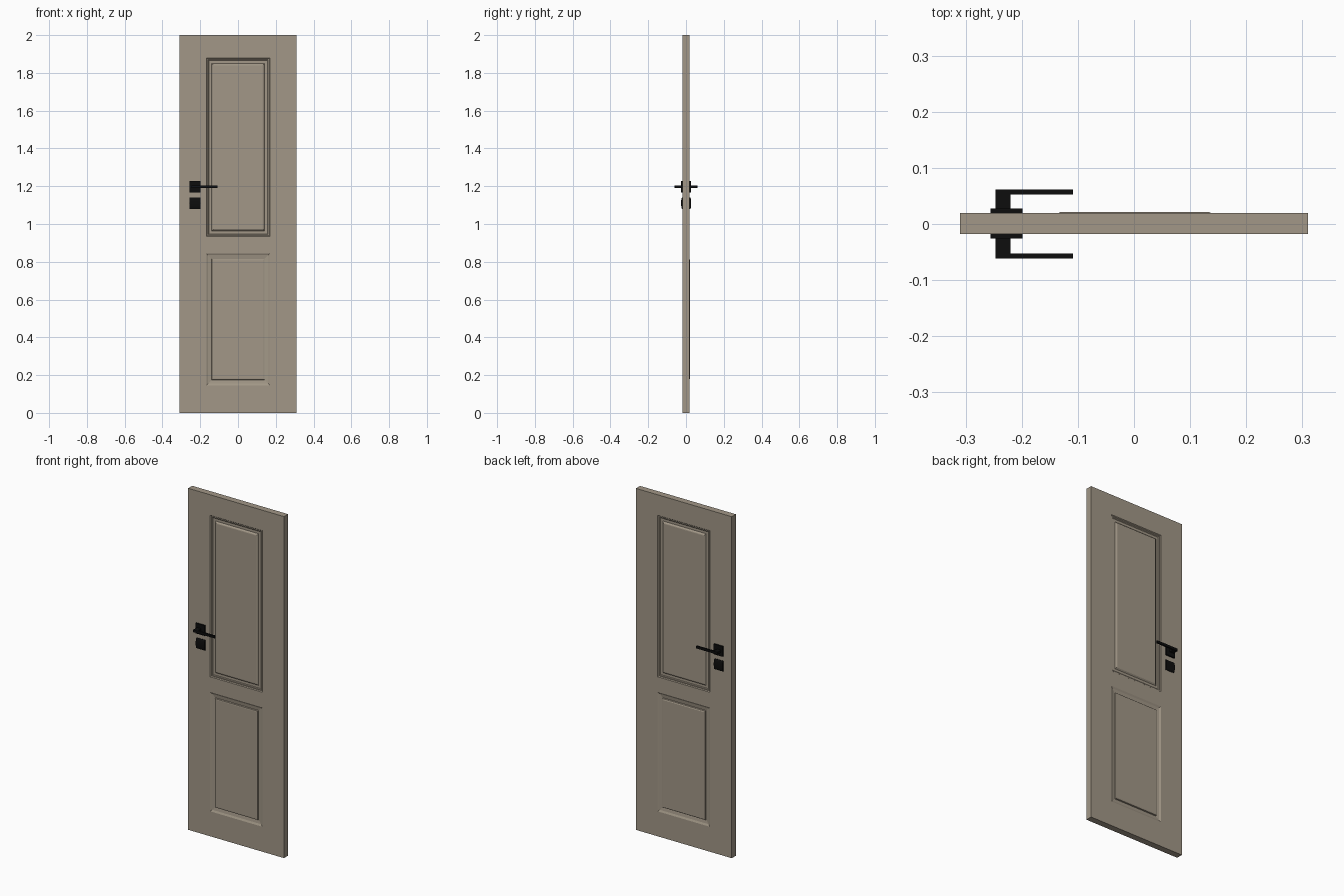
import bpy, bmesh, math

if "Cube" in bpy.data.objects:
    bpy.data.objects.remove(bpy.data.objects["Cube"])

def mat(name, c):
    m = bpy.data.materials.new(name)
    m.diffuse_color = (*c, 1)
    m.use_nodes = True
    m.node_tree.nodes["Principled BSDF"].inputs["Base Color"].default_value = m.diffuse_color
    return m

TAUPE = mat("taupe_paint", (0.36, 0.31, 0.242))
BLACK = mat("matte_black", (0.004, 0.004, 0.004))
YF, YB = -0.018, 0.0197   # front and back faces of the leaf

def finish(bm, name, material):
    bmesh.ops.remove_doubles(bm, verts=bm.verts, dist=1e-5)
    bmesh.ops.recalc_face_normals(bm, faces=bm.faces)
    me = bpy.data.meshes.new(name)
    bm.to_mesh(me)
    bm.free()
    me.materials.append(material)
    ob = bpy.data.objects.new(name, me)
    bpy.context.collection.objects.link(ob)
    return ob

def box(name, x0, x1, y0, y1, z0, z1, material):
    bm = bmesh.new()
    bmesh.ops.create_cube(bm, size=1)
    for v in bm.verts:
        v.co = (x0 + (v.co.x + .5) * (x1 - x0), y0 + (v.co.y + .5) * (y1 - y0),
                z0 + (v.co.z + .5) * (z1 - z0))
    return finish(bm, name, material)

# door leaf with moulded panels on both faces
XS = [-0.31, -0.168, 0.170, 0.31]
ZS = [0, 0.146, 0.845, 0.934, 1.88, 2]
# moulding profiles: (inset from opening, depth below surface)
UPPER = [(0, 0), (.004, .005), (.010, .005), (.014, .008), (.029, .008), (.036, .001), (.040, 0)]
LOWER = [(0, 0), (.010, .005), (.029, .008), (.031, .001), (.037, -.0018)]

bm = bmesh.new()

def quad(*pts):
    bm.faces.new([bm.verts.new(p) for p in pts])

def ring(x0, x1, z0, z1, inset, y):
    return [(x0 + inset, y, z0 + inset), (x1 - inset, y, z0 + inset),
            (x1 - inset, y, z1 - inset), (x0 + inset, y, z1 - inset)]

for y, out in ((YF, -1), (YB, 1)):
    for i in range(3):
        for j in range(5):
            cell = (XS[i], XS[i + 1], ZS[j], ZS[j + 1])
            if i != 1 or j not in (1, 3):
                quad(*ring(*cell, 0, y))
                continue
            prof = LOWER if j == 1 else UPPER
            rings = []
            for ins, d in prof:
                if out < 0:
                    d = max(d, 0)
                rings.append(ring(*cell, ins, y - out * d))
            for a, b in zip(rings, rings[1:]):
                for k in range(4):
                    n = (k + 1) % 4
                    quad(a[k], a[n], b[n], b[k])
            quad(*rings[-1])
# leaf edges
for x in (XS[0], XS[-1]):
    for a, b in zip(ZS, ZS[1:]):
        quad((x, YF, a), (x, YB, a), (x, YB, b), (x, YF, b))
for z in (0, 2):
    for a, b in zip(XS, XS[1:]):
        quad((a, YF, z), (b, YF, z), (b, YB, z), (a, YB, z))
finish(bm, "door_leaf", TAUPE)

# handle furniture on both sides
X0, X1 = -0.256, -0.199
for side, s, face in (("front", -1, YF), ("back", 1, YB)):
    def span(a, b):
        return tuple(sorted((a, b)))
    tip = s * 0.0615
    box(side + "_handle_rose", X0, X1, *span(face, face + s * .008), 1.168, 1.228, BLACK)
    box(side + "_handle_neck", -0.247, -0.220, *span(face, tip), 1.191, 1.205, BLACK)
    box(side + "_handle_lever", -0.247, -0.109, *span(tip - s * .009, tip), 1.191, 1.205, BLACK)

    # lock cover, curved from top to bottom
    bm = bmesh.new()
    N = 12
    arc = []
    for i in range(N + 1):
        t = -1 + 2 * i / N
        arc.append((face + s * (.002 + .006 * math.sqrt(max(0, 1 - t * t))), 1.11 + .031 * t))
    pts = [(face, 1.079)] + arc + [(face, 1.141)]
    f = bm.faces.new([bm.verts.new((X0, y, z)) for y, z in pts])
    ext = bmesh.ops.extrude_face_region(bm, geom=[f])
    for g in ext["geom"]:
        if isinstance(g, bmesh.types.BMVert):
            g.co.x = X1
    if not f.is_valid or len([q for q in bm.faces if len(q.verts) > 4]) < 2:
        bm.faces.new([v for v in bm.verts if abs(v.co.x - X0) < 1e-6])
    finish(bm, side + "_lock_cover", BLACK)
